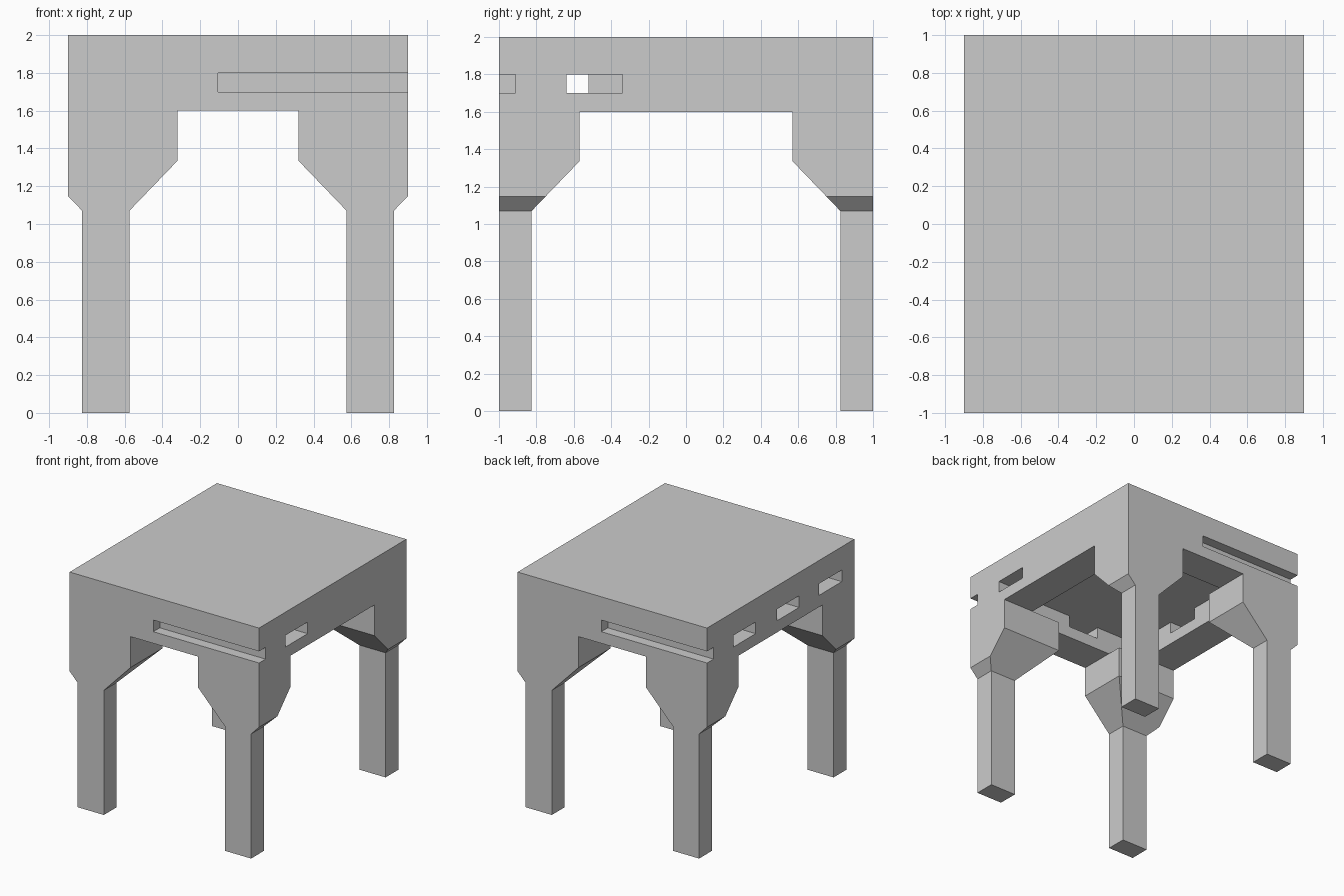
import bpy, bmesh
from mathutils import Vector

if "Cube" in bpy.data.objects:
    bpy.data.objects.remove(bpy.data.objects["Cube"])


def new_object(name, bm):
    bmesh.ops.recalc_face_normals(bm, faces=bm.faces)
    mesh = bpy.data.meshes.new(name)
    bm.to_mesh(mesh)
    bm.free()
    obj = bpy.data.objects.new(name, mesh)
    bpy.context.collection.objects.link(obj)
    return obj


def box(name, x, y, z):
    bm = bmesh.new()
    bmesh.ops.create_cube(bm, size=1)
    for v in bm.verts:
        v.co = [r[0] if c < 0 else r[1] for c, r in zip(v.co, (x, y, z))]
    return new_object(name, bm)


def cut(target, name, x, y, z):
    cutter = box(name, x, y, z)
    cutter.hide_render = True
    cutter.display_type = 'WIRE'
    mod = target.modifiers.new(name, 'BOOLEAN')
    mod.operation = 'DIFFERENCE'
    mod.solver = 'EXACT'
    mod.object = cutter
    cutter.hide_set(True)


# Thick top, hollow underneath
top = box("table_top", (-0.9, 0.9), (-1, 1), (1.6, 2))
cut(top, "underside_hollow", (-0.6, 0.6), (-0.7, 0.7), (1.5, 1.8))

# Windows through the side walls into the hollow
SLOT = (1.7, 1.8)
for i, (y0, y1) in enumerate([(0.34, 0.64), (-0.25, 0.05), (-0.83, -0.52)]):
    cut(top, f"left_window_{i + 1}", (-1.0, -0.55), (y0, y1), SLOT)
cut(top, "right_window", (0.55, 1.0), (-0.64, -0.34), SLOT)

# Long grooves running out at opposite corners
cut(top, "front_groove", (-0.105, 1.0), (-1.1, -0.912), SLOT)
cut(top, "back_groove", (-1.0, 0.105), (0.912, 1.1), SLOT)

# Shallow pocket in the inner front wall
cut(top, "inner_front_pocket", (-0.2, 0.1), (-0.85, -0.65), SLOT)

# Leg with flared bracket: square sections (half width, height), clipped to the top's outline
bm = bmesh.new()
rings = []
for half, z in [(0.125, 0), (0.125, 1.07), (0.38, 1.335), (0.38, 1.6)]:
    rings.append([bm.verts.new((0.7 + sx * half, 0.95 + sy * half, z))
                  for sx, sy in ((-1, -1), (1, -1), (1, 1), (-1, 1))])
for a, b in zip(rings, rings[1:]):
    for i in range(4):
        j = (i + 1) % 4
        bm.faces.new((a[i], a[j], b[j], b[i]))
bm.faces.new(rings[0][::-1])
bm.faces.new(rings[-1])
for co, no in (((0.9, 0, 0), (1, 0, 0)), ((0, 1, 0), (0, 1, 0))):
    bmesh.ops.bisect_plane(bm, geom=bm.verts[:] + bm.edges[:] + bm.faces[:],
                           plane_co=Vector(co), plane_no=Vector(no), clear_outer=True)
    bmesh.ops.holes_fill(bm, edges=[e for e in bm.edges if e.is_boundary], sides=0)
legs = new_object("legs_with_brackets", bm)
mirror = legs.modifiers.new("four_corners", 'MIRROR')
mirror.use_axis = (True, True, False)
mirror.use_mirror_merge = False
